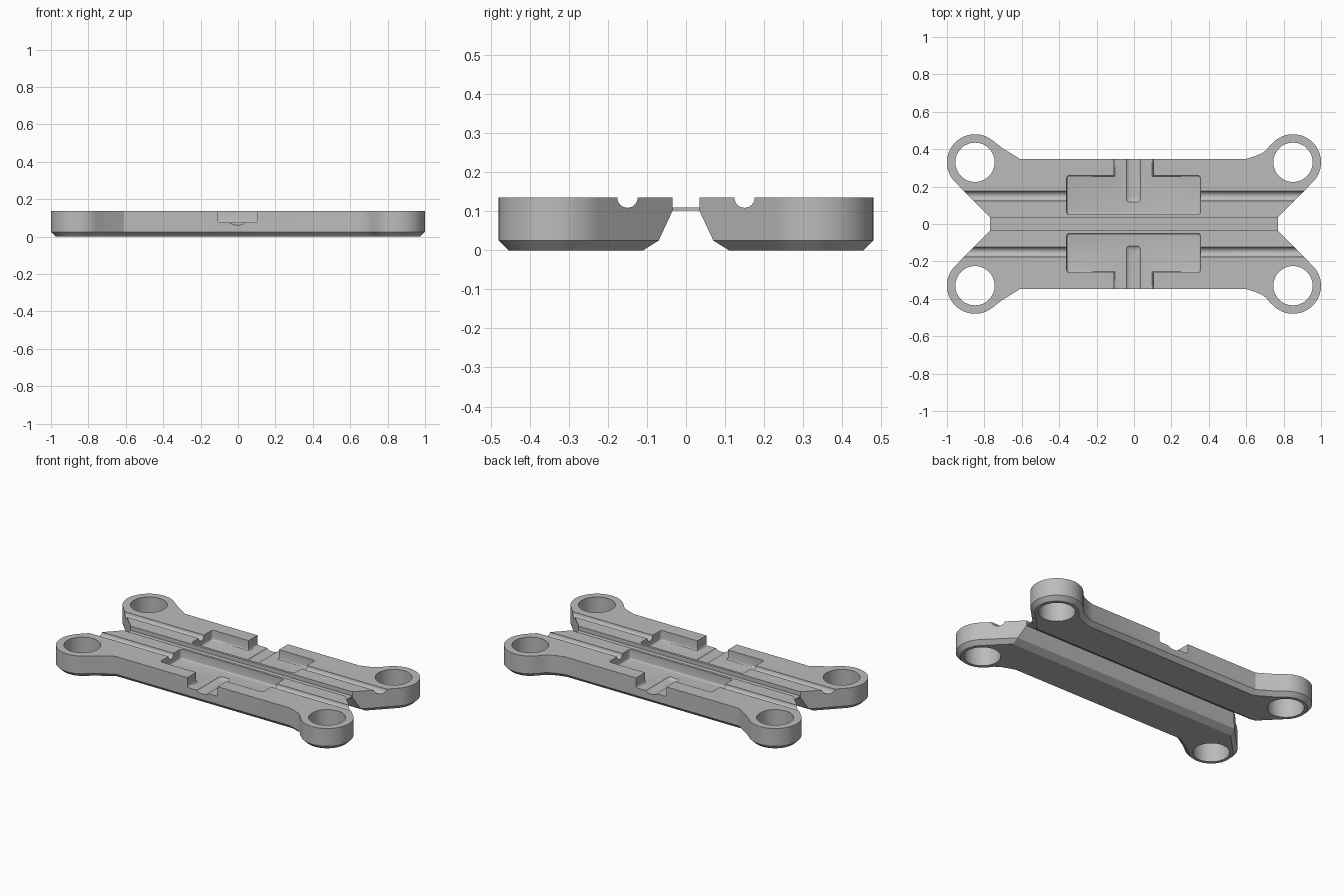
import bpy
import bmesh
from math import cos, sin, radians, pi
from mathutils import Vector

if "Cube" in bpy.data.objects:
    bpy.data.objects.remove(bpy.data.objects["Cube"])

HEIGHT, CHAMFER = 0.136, 0.025
RING_X, RING_Y, RING_R, HOLE_R = 0.85, 0.33, 0.15, 0.105
INNER_Y, END_X = 0.035, 0.77

grey = bpy.data.materials.new("plain grey")
grey.use_nodes = True
colour = (0.5, 0.5, 0.5, 1)
grey.diffuse_color = colour
grey.node_tree.nodes["Principled BSDF"].inputs["Base Color"].default_value = colour


def arc(cx, cy, r, start, end, steps):
    angles = [radians(start + (end - start) * i / steps) for i in range(steps + 1)]
    return [(cx + r * cos(a), cy + r * sin(a)) for a in angles]


def inset(points, d):
    """Move a counter-clockwise outline inwards by d."""
    result = []
    for i, p in enumerate(points):
        p = Vector(p)
        a = (p - Vector(points[i - 1])).normalized()
        b = (Vector(points[(i + 1) % len(points)]) - p).normalized()
        na, nb = Vector((-a.y, a.x)), Vector((-b.y, b.x))
        result.append(p + (na + nb) * d / (1 + na.dot(nb)))
    return result


def loft(name, layers):
    """Solid through a stack of matching rings of 3D points."""
    bm = bmesh.new()
    rings = [[bm.verts.new(p) for p in ring] for ring in layers]
    for low, high in zip(rings, rings[1:]):
        for i in range(len(low)):
            j = (i + 1) % len(low)
            bm.faces.new((low[i], low[j], high[j], high[i]))
    bm.faces.new(rings[0][::-1])
    bm.faces.new(rings[-1])
    bmesh.ops.recalc_face_normals(bm, faces=bm.faces)
    mesh = bpy.data.meshes.new(name)
    bm.to_mesh(mesh)
    bm.free()
    mesh.materials.append(grey)
    obj = bpy.data.objects.new(name, mesh)
    bpy.context.collection.objects.link(obj)
    return obj


def flat(points, z):
    return [(p[0], p[1], z) for p in points]


def along_x(name, profile, x0, x1):
    return loft(name, [[(x, y, z) for y, z in profile] for x in (x0, x1)])


def activate(obj):
    bpy.ops.object.select_all(action='DESELECT')
    obj.select_set(True)
    bpy.context.view_layer.objects.active = obj


def cut(target, cutter):
    cutter.hide_render = True
    mod = target.modifiers.new("cut", 'BOOLEAN')
    mod.operation, mod.solver, mod.object = 'DIFFERENCE', 'EXACT', cutter
    activate(target)
    bpy.ops.object.modifier_apply(modifier=mod.name)
    bpy.data.objects.remove(cutter)


# Bar with a round eye at each end and a chamfered base
outline = [(-END_X, INNER_Y), (END_X, INNER_Y)]
outline += arc(RING_X, RING_Y, RING_R, -45, 131, 32)
outline += [(0.725, 0.418), (0.707, 0.395), (0.685, 0.379), (0.65, 0.364), (0.6, 0.348)]
outline += [(-0.61, 0.348), (-0.705, 0.407)]
outline += arc(-RING_X, RING_Y, RING_R, 49, 225, 32)
bars = loft("clamp_bars", [flat(inset(outline, CHAMFER), 0),
                           flat(outline, CHAMFER), flat(outline, HEIGHT)])

# Sloped underside along the inner edge
cut(bars, along_x("slope_cutter", [(-0.1, -0.02), (-0.1, 0.1), (INNER_Y, 0.1),
                                   (0.07, CHAMFER), (0.142, -0.02)], -1.1, 1.1))

# Eye holes
for side in (-1, 1):
    circle = arc(side * RING_X, RING_Y, HOLE_R, 0, 352.5, 47)
    cut(bars, loft("hole_cutter", [flat(circle, -0.1), flat(circle, 0.3)]))

# Long round cable groove
groove = arc(0.15, HEIGHT - 0.001, 0.026, 180, 360, 16) + [(0.176, 0.2), (0.124, 0.2)]
cut(bars, along_x("groove_cutter", groove, -1.1, 1.1))

# T-shaped pocket that opens through the outer wall, with soft floor edges
r = 0.015
pocket = arc(-0.36 + r, 0.05 + r, r, 180, 270, 4) + arc(0.355 - r, 0.05 + r, r, 270, 360, 4)
pocket += arc(0.355 - r, 0.26 - r, r, 0, 90, 4)
pocket += [(0.103, 0.26), (0.103, 0.5), (-0.108, 0.5), (-0.108, 0.26)]
pocket += arc(-0.36 + r, 0.26 - r, r, 90, 180, 4)
layers = []
for i in range(4):
    a = i * pi / 6
    layers.append(flat(inset(pocket, 0.011 * (1 - sin(a))), 0.075 + 0.011 * (1 - cos(a))))
cut(bars, loft("pocket_cutter", layers + [flat(pocket, 0.3)]))

# Shallow round channel in the pocket floor, with a rounded inner end
channel = []
for i in range(7):
    t = i * pi / 12
    half, z = 0.037 * sin(t) + 0.001, 0.076 - 0.014 * cos(t)
    tip = 0.118 + 0.037 - half
    c = half * 0.5
    shape = arc(half - c, tip + c, c, 270, 360, 5) + [(half, 0.5), (-half, 0.5)]
    shape += arc(-half + c, tip + c, c, 180, 270, 5)[:-1]
    channel.append(flat([(x - 0.003, y) for x, y in shape], z))
cut(bars, loft("channel_cutter", channel + [[(x, y, 0.1) for x, y, z in channel[-1]]]))

# Matching bar on the other side
mirror = bars.modifiers.new("mirror", 'MIRROR')
mirror.use_axis = (False, True, False)
mirror.use_clip = False
mirror.use_mirror_merge = False
activate(bars)
bpy.ops.object.modifier_apply(modifier=mirror.name)
bpy.ops.object.shade_smooth_by_angle(angle=radians(25))

# Thin web joining the two bars
along_x("joining_web", [(-INNER_Y, 0.102), (INNER_Y, 0.102),
                        (INNER_Y, 0.11), (-INNER_Y, 0.11)], -END_X, END_X)
